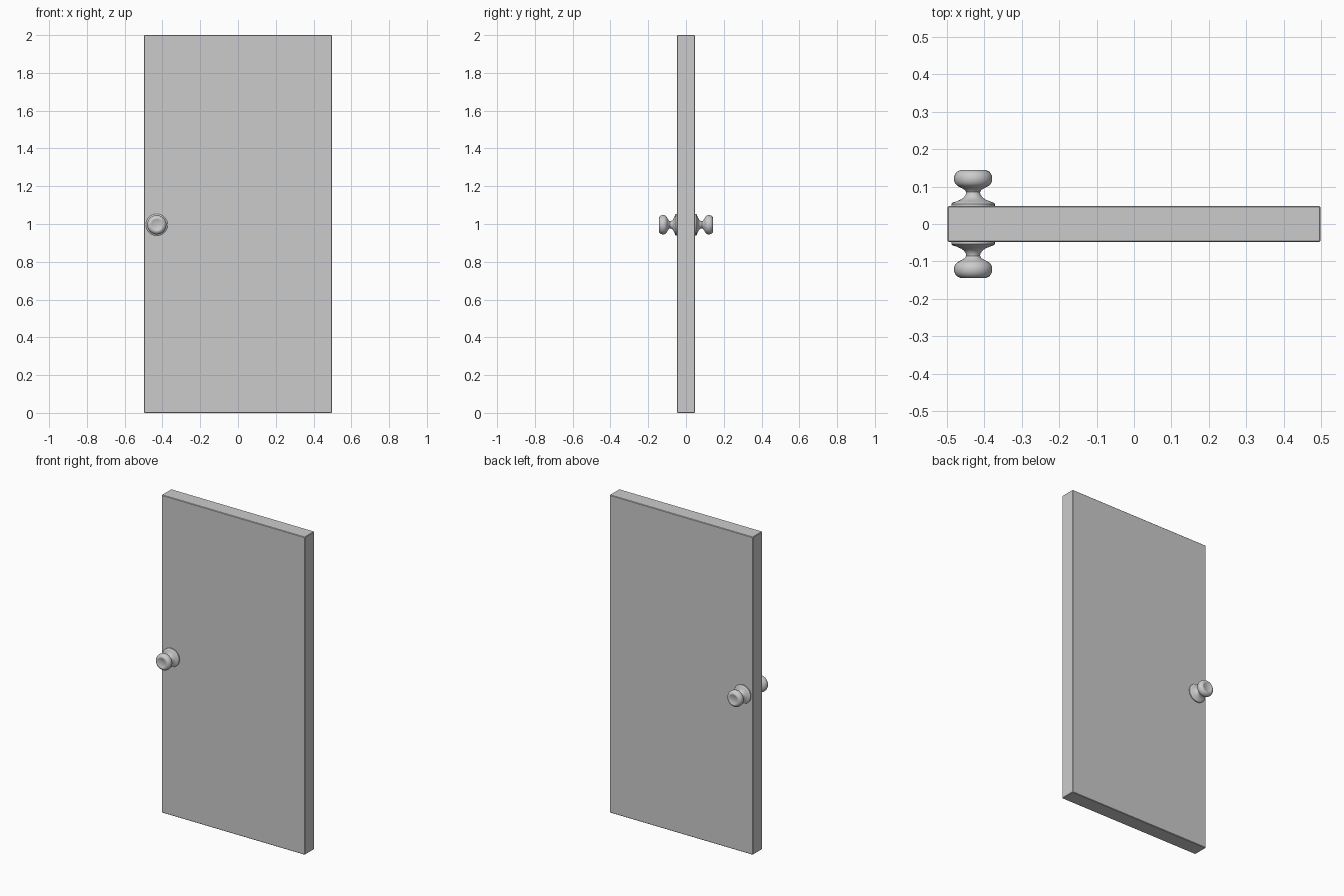
import bpy, bmesh
from math import cos, sin, tau

if "Cube" in bpy.data.objects:
    bpy.data.objects.remove(bpy.data.objects["Cube"])

KNOB_X, KNOB_Z = -0.43, 0.996
# (radius, distance from the door's middle plane)
PROFILE = [(0.0, 0.040), (0.058, 0.040), (0.058, 0.054), (0.054, 0.0575),
           (0.043, 0.061), (0.032, 0.066), (0.024, 0.072), (0.0195, 0.079),
           (0.0185, 0.085), (0.022, 0.091), (0.032, 0.097), (0.042, 0.102),
           (0.048, 0.108), (0.051, 0.117), (0.051, 0.126), (0.048, 0.134),
           (0.043, 0.140), (0.035, 0.144), (0.030, 0.144), (0.027, 0.142),
           (0.0, 0.142)]


def make_object(name, bm):
    bmesh.ops.recalc_face_normals(bm, faces=bm.faces[:])
    mesh = bpy.data.meshes.new(name)
    bm.to_mesh(mesh)
    bm.free()
    obj = bpy.data.objects.new(name, mesh)
    bpy.context.collection.objects.link(obj)
    return obj


def lathe_knob(name, side, segments=32):
    bm = bmesh.new()
    rings = []
    for r, d in PROFILE:
        count = segments if r > 0 else 1
        rings.append([bm.verts.new((KNOB_X + r * cos(tau * i / segments), side * d,
                                    KNOB_Z + r * sin(tau * i / segments)))
                      for i in range(count)])
    for a, b in zip(rings, rings[1:]):
        for i in range(segments):
            j = (i + 1) % segments
            if len(a) == 1:
                bm.faces.new((a[0], b[i], b[j]))
            elif len(b) == 1:
                bm.faces.new((a[i], a[j], b[0]))
            else:
                bm.faces.new((a[i], a[j], b[j], b[i]))
    obj = make_object(name, bm)
    bpy.ops.object.select_all(action='DESELECT')
    obj.select_set(True)
    bpy.context.view_layer.objects.active = obj
    bpy.ops.object.shade_smooth_by_angle(angle=0.6)


# Door slab with slightly eased edges
bm = bmesh.new()
bmesh.ops.create_cube(bm, size=1)
for v in bm.verts:
    v.co = (v.co.x * 0.997, v.co.y * 0.096, (v.co.z + 0.5) * 2)
bmesh.ops.bevel(bm, geom=bm.edges[:], offset=0.003, segments=1, affect='EDGES')
make_object("door_panel", bm)

# Knob with its rose on each face
lathe_knob("front_knob", -1)
lathe_knob("back_knob", 1)
